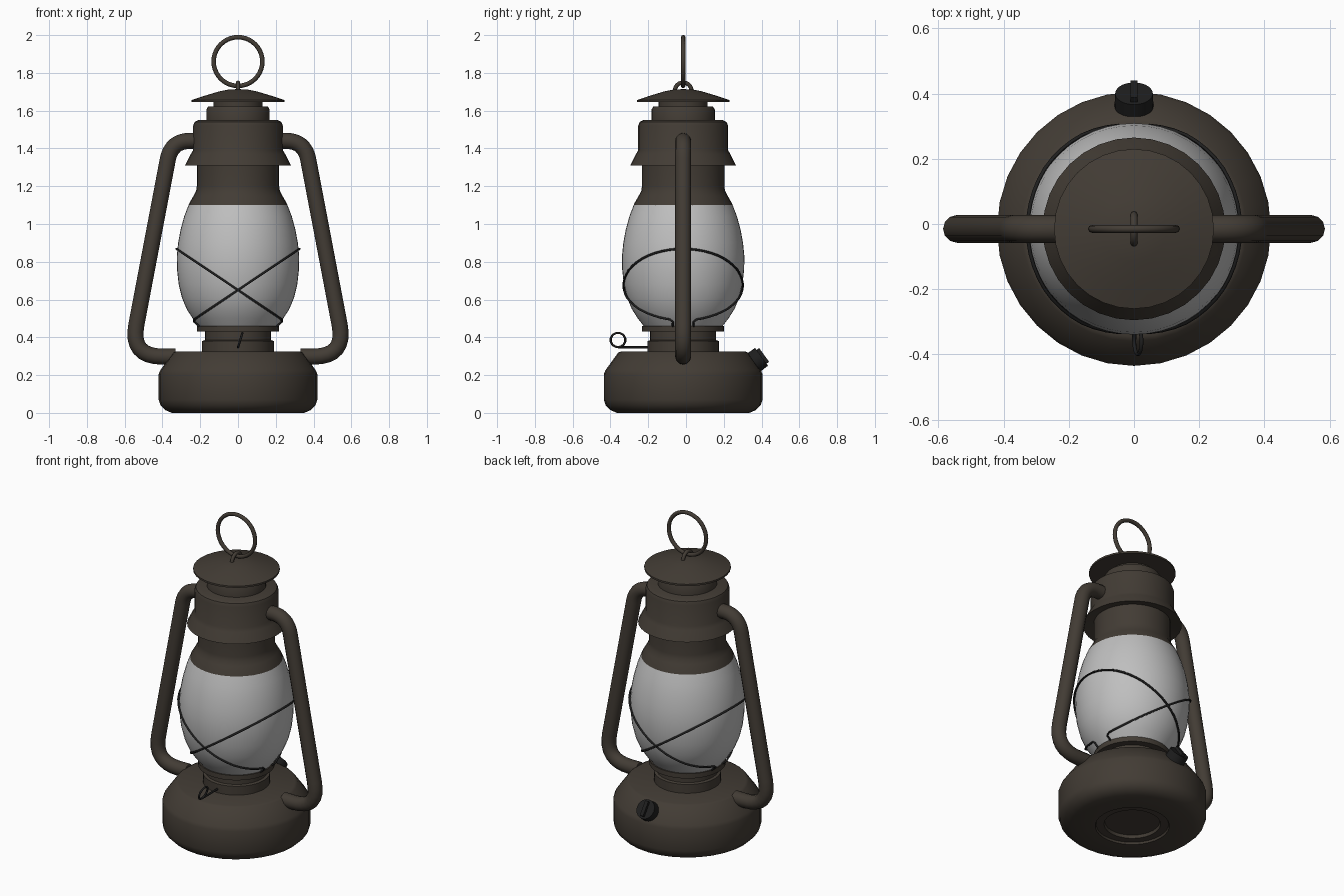
import bpy, bmesh
from math import pi, sin, cos, radians
from mathutils import Vector, Matrix

cube = bpy.data.objects.get("Cube")
if cube:
    bpy.data.objects.remove(cube, do_unlink=True)

AXIS_Y = -0.015  # the lantern body sits slightly forward of centre


def material(name, color, rough):
    m = bpy.data.materials.new(name)
    m.use_nodes = True
    m.diffuse_color = (*color, 1)
    bsdf = m.node_tree.nodes["Principled BSDF"]
    bsdf.inputs["Base Color"].default_value = (*color, 1)
    bsdf.inputs["Roughness"].default_value = rough
    return m


BRONZE = material("dark bronze", (0.055, 0.045, 0.035), 0.6)
BLACK = material("black metal", (0.013, 0.013, 0.013), 0.5)
GLASS = material("frosted glass", (0.52, 0.52, 0.52), 0.3)


def finish(name, mesh, mat, angle=35):
    mesh.materials.clear()
    mesh.materials.append(mat)
    mesh.shade_smooth()
    mesh.set_sharp_from_angle(angle=radians(angle))
    obj = bpy.data.objects.new(name, mesh)
    bpy.context.collection.objects.link(obj)
    return obj


def lathe(name, profile, mat, steps=32, angle=35):
    """Revolve a list of (radius, height) points around the lantern axis."""
    bm = bmesh.new()
    verts = [bm.verts.new((r, 0, z)) for r, z in profile]
    edges = [bm.edges.new(pair) for pair in zip(verts, verts[1:])]
    bmesh.ops.spin(bm, geom=verts + edges, cent=(0, 0, 0), axis=(0, 0, 1),
                   angle=2 * pi, steps=steps, use_duplicate=False)
    bmesh.ops.remove_doubles(bm, verts=bm.verts, dist=0.0005)
    bmesh.ops.recalc_face_normals(bm, faces=bm.faces)
    bmesh.ops.translate(bm, verts=bm.verts, vec=(0, AXIS_Y, 0))
    mesh = bpy.data.meshes.new(name)
    bm.to_mesh(mesh)
    bm.free()
    return finish(name, mesh, mat, angle)


def tube(name, points, radius, mat, closed=False, res=2):
    """Sweep a round section along a path and turn it into a mesh."""
    curve = bpy.data.curves.new(name, "CURVE")
    curve.dimensions = "3D"
    curve.bevel_depth = radius
    curve.bevel_resolution = res
    curve.use_fill_caps = True
    spline = curve.splines.new("POLY")
    spline.points.add(len(points) - 1)
    for p, co in zip(spline.points, points):
        p.co = (*co, 1)
    spline.use_cyclic_u = closed
    temp = bpy.data.objects.new(name + " path", curve)
    bpy.context.collection.objects.link(temp)
    deps = bpy.context.evaluated_depsgraph_get()
    mesh = bpy.data.meshes.new_from_object(temp.evaluated_get(deps))
    bpy.data.objects.remove(temp, do_unlink=True)
    return finish(name, mesh, mat, 60)


def rounded(corners, cuts, n=8):
    """Replace the inner corners of a path with smooth bends."""
    pts = [Vector(c) for c in corners]
    out = [pts[0]]
    for i, d in enumerate(cuts, 1):
        p = pts[i]
        a = p + (pts[i - 1] - p).normalized() * d
        b = p + (pts[i + 1] - p).normalized() * d
        for k in range(n + 1):
            t = k / n
            out.append(a * (1 - t) ** 2 + p * 2 * t * (1 - t) + b * t * t)
    return out + [pts[-1]]


def circle(center, u, v, r, n=32):
    c, u, v = Vector(center), Vector(u), Vector(v)
    return [c + (u * cos(2 * pi * k / n) + v * sin(2 * pi * k / n)) * r for k in range(n)]


# Fuel tank with a recessed foot
lathe("fuel_tank", [(0, .03), (.155, .03), (.16, .012), (.205, .012), (.21, 0),
                    (.35, 0), (.385, .015), (.41, .04), (.42, .07), (.42, .205),
                    (.412, .225), (.345, .318), (.33, .325), (0, .325)], BRONZE)

# Burner and the plate holding the globe
lathe("burner", [(0, .32), (.19, .32), (.19, .38), (.175, .385), (.175, .43),
                 (.217, .43), (.217, .46), (0, .46)], BRONZE)

# Globe
GLOBE = [(.205, .455), (.24, .5), (.272, .55), (.297, .61), (.314, .68), (.323, .76),
         (.324, .83), (.317, .9), (.304, .97), (.285, 1.04), (.262, 1.1)]
lathe("glass_globe", GLOBE, GLASS, 48)

# Chimney: collar, flared hood and upper drum
lathe("chimney_collar", [(0, 1.09), (.265, 1.09), (.258, 1.11), (.235, 1.15), (.222, 1.175),
                         (.218, 1.2), (.218, 1.33), (0, 1.33)], BRONZE)
lathe("chimney_hood", [(.215, 1.325), (.28, 1.31), (.25, 1.37), (.238, 1.39), (.238, 1.52),
                       (.23, 1.54), (.21, 1.55), (0, 1.55)], BRONZE)
lathe("chimney_neck", [(0, 1.54), (.168, 1.54), (.168, 1.605), (.158, 1.622), (.13, 1.622),
                       (.13, 1.65), (0, 1.65)], BRONZE)
lathe("top_cap", [(0, 1.645), (.245, 1.645), (.245, 1.656), (.18, 1.678), (.1, 1.702),
                  (.05, 1.712), (0, 1.714)], BRONZE)

# Carrying ring and the eyelet it hangs from
tube("carrying_ring", circle((0, AXIS_Y, 1.86), (1, 0, 0), (0, 0, 1), .129, 40),
     .012, BRONZE, True)
tube("ring_eyelet", circle((0, AXIS_Y, 1.705), (0, 1, 0), (0, 0, 1), .044, 24),
     .011, BRONZE, True)

# Side tubes and guard wires, one per side


def globe_radius(z):
    for (r0, z0), (r1, z1) in zip(GLOBE, GLOBE[1:]):
        if z <= z1:
            return r0 + (r1 - r0) * max(0, z - z0) / (z1 - z0)
    return GLOBE[-1][0]


for side, s in (("left", 1), ("right", -1)):
    frame = [(.2, 1.44), (.353, 1.44), (.57, .298), (.33, .298)]
    tube(side + "_side_tube", rounded([(s * x, AXIS_Y, z) for x, z in frame], (.1, .17)),
         .0425, BRONZE, res=4)

    # Slanted wire loop hugging the globe, high on this side, open on the other
    wire = []
    for k in range(49):
        a = radians(-163 + 326 * k / 48)
        r = .3
        for _ in range(12):
            z = .65 + .67 * r * cos(a)
            r = .5 * r + .5 * (globe_radius(z) + .006)
        wire.append(Vector((s * r * cos(a), AXIS_Y + r * sin(a), z)))
    foot = Vector((-s * .205, AXIS_Y, .458))
    for end, y in ((0, -.055), (-1, .055)):
        tip = foot + Vector((0, y, 0))
        bend = Vector((-s * .232, AXIS_Y + y, .482))
        wire = [tip, bend] + wire if end == 0 else wire + [bend, tip]
    tube(side + "_guard_wire", wire, .006, BLACK, res=1)

# Wick adjuster: a stem ending in a slightly leaning wire loop
lean = Vector((.3, 0, 1)).normalized()
loop = circle((.012, -.36, .386), (0, 1, 0), lean, .039, 24)
tube("wick_loop", loop, .006, BLACK, True)
tube("wick_stem", [(0, -.36, .347), (0, -.18, .347)], .006, BLACK)

# Filler cap with a finger grip, square to the tank shoulder at the back
tilt = Matrix.Translation((0, .366, .272)) @ Matrix.Rotation(radians(-54), 4, "X")
bm = bmesh.new()
bmesh.ops.create_cone(bm, cap_ends=True, segments=20, radius1=.06, radius2=.058, depth=.06,
                      matrix=tilt @ Matrix.Translation((0, 0, .012)))
bmesh.ops.create_cube(bm, size=1, matrix=tilt @ Matrix.Translation((0, 0, .048))
                      @ Matrix.Diagonal((.022, .09, .022, 1)))
cap_mesh = bpy.data.meshes.new("filler_cap")
bm.to_mesh(cap_mesh)
bm.free()
finish("filler_cap", cap_mesh, BLACK)
